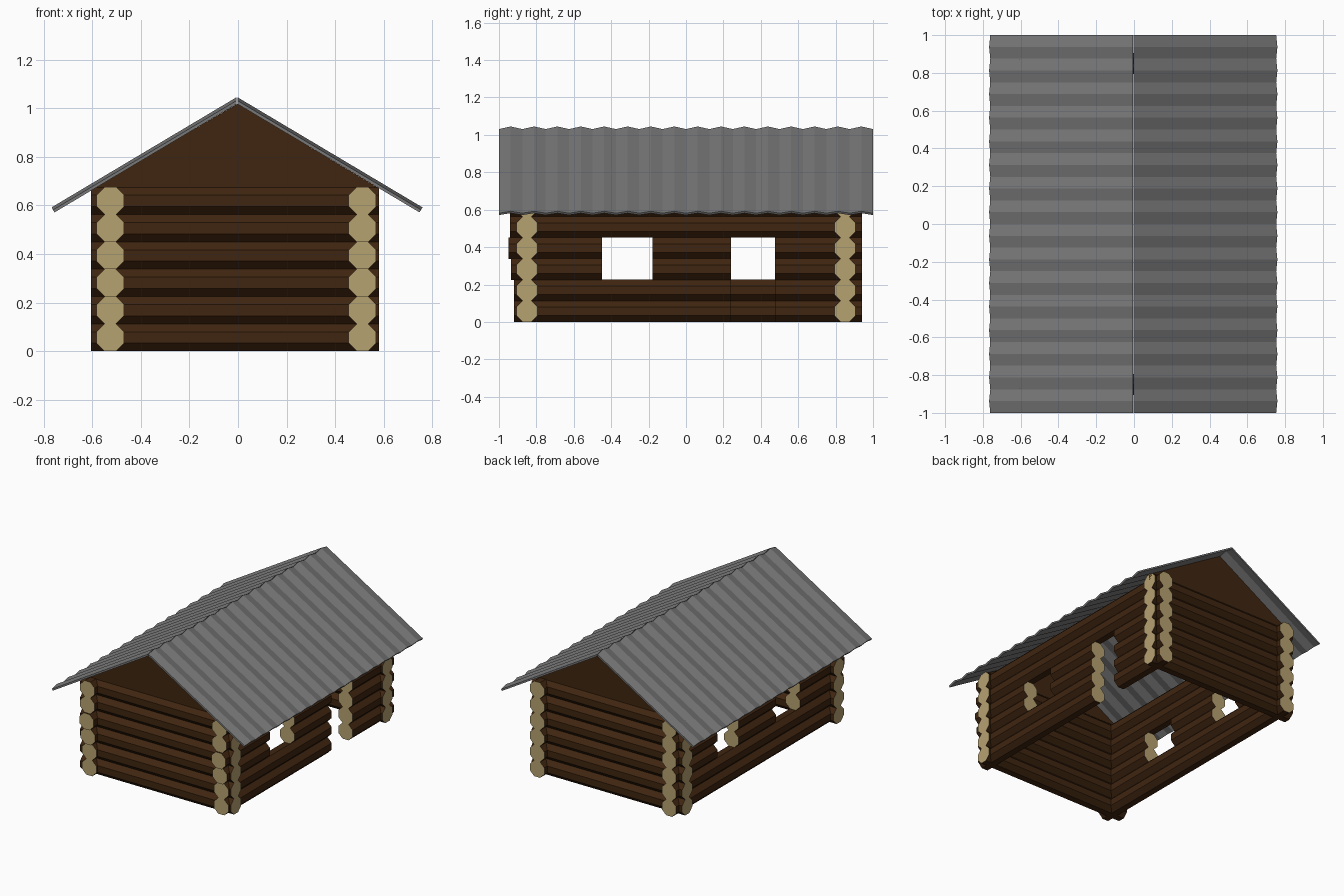
import bpy, bmesh, math
from mathutils import Vector

if "Cube" in bpy.data.objects:
    bpy.data.objects.remove(bpy.data.objects["Cube"])


def mat(name, rgb):
    m = bpy.data.materials.new(name)
    m.diffuse_color = (*rgb, 1)
    m.use_nodes = True
    m.node_tree.nodes["Principled BSDF"].inputs["Base Color"].default_value = m.diffuse_color
    return m


BARK = mat("dark brown bark", (0.050, 0.0185, 0.0050))
CUT = mat("pale cut wood", (0.47, 0.36, 0.165))
TIN = mat("grey tin", (0.19, 0.19, 0.19))

R = 0.0565          # log half height
STEP = 0.1125       # log spacing
ROWS = 6


def finish(name, bm, mats):
    bmesh.ops.recalc_face_normals(bm, faces=bm.faces[:])
    me = bpy.data.meshes.new(name)
    bm.to_mesh(me)
    bm.free()
    for m in mats:
        me.materials.append(m)
    ob = bpy.data.objects.new(name, me)
    bpy.context.collection.objects.link(ob)
    return ob


def add_log(bm, axis, a, b, across, z):
    """Octagonal log from a to b along axis (0 = x, 1 = y), pale at both ends."""
    r = R / math.cos(math.pi / 8)
    rings = []
    for t in (a, b):
        ring = []
        for i in range(8):
            ang = math.pi / 8 + i * math.pi / 4
            c, h = across + r * math.cos(ang), z + r * math.sin(ang)
            ring.append(bm.verts.new((t, c, h) if axis == 0 else (c, t, h)))
        rings.append(ring)
    for i in range(8):
        j = (i + 1) % 8
        bm.faces.new((rings[0][i], rings[0][j], rings[1][j], rings[1][i]))
    for ring in rings:
        bm.faces.new(ring).material_index = 1


def log_wall(name, axis, across, spans_for_row):
    bm = bmesh.new()
    for row in range(ROWS):
        for a, b in spans_for_row(row):
            add_log(bm, axis, a, b, across, R + row * STEP)
    finish(name, bm, [BARK, CUT])


# end walls
for name, y in (("front_wall", -0.85), ("back_wall", 0.85)):
    log_wall(name, 0, y, lambda row: [(-0.605, 0.58)])

# side walls, with window openings in rows 2-3 and a doorway on the right
FRONT_ENDS = (-0.92, -0.92, -0.935, -0.95, -0.94, -0.94)
WINDOW, REAR = (-0.45, -0.18), (0.24, 0.475)


def side_spans(door):
    def spans(row):
        holes = []
        if row in (2, 3):
            holes.append(WINDOW)
        if row in (2, 3) or (door and row < 4):
            holes.append(REAR)
        start, out = FRONT_ENDS[row], []
        for lo, hi in holes:
            out.append((start, lo))
            start = hi
        return out + [(start, 0.94)]
    return spans


log_wall("left_wall", 1, -0.525, side_spans(False))
log_wall("right_wall", 1, 0.512, side_spans(True))

# gable boards
for name, s in (("front_gable", -1), ("back_gable", 1)):
    bm = bmesh.new()
    shape = [(-0.6, 0.635), (0.58, 0.635), (0.58, 0.67), (-0.003, 1.018), (-0.6, 0.665)]
    face = bm.faces.new([bm.verts.new((x, s * 0.876, z)) for x, z in shape])
    ext = bmesh.ops.extrude_face_region(bm, geom=[face], use_keep_orig=True)
    moved = [v for v in ext["geom"] if isinstance(v, bmesh.types.BMVert)]
    bmesh.ops.translate(bm, verts=moved, vec=(0, -s * 0.03, 0))
    finish(name, bm, [BARK])

# corrugated roof panels
PITCH = math.radians(30.7)
RIDGE_Z, EAVE_X, SEGS = 1.031, 0.757, 32
AMP, HALF = 0.006, 0.006


def roof_panel(name, side):
    bm = bmesh.new()
    n = Vector((math.sin(PITCH), 0, math.cos(PITCH)))
    sections = []
    for i in range(SEGS + 1):
        y = -1 + 2 * i / SEGS
        wave = AMP if i % 2 else -AMP
        sec = []
        for eave, off in ((0, HALF), (1, HALF), (1, -HALF), (0, -HALF)):
            d = wave + off
            if eave:
                p = Vector((EAVE_X, y, RIDGE_Z - EAVE_X * math.tan(PITCH))) + n * d
            else:
                p = Vector((0.002, y, RIDGE_Z + d / math.cos(PITCH)))
            sec.append(bm.verts.new((side * p.x - 0.004, p.y, p.z)))
        sections.append(sec)
    for a, b in zip(sections, sections[1:]):
        for k in range(4):
            m = (k + 1) % 4
            bm.faces.new((a[k], a[m], b[m], b[k]))
    bm.faces.new(sections[0])
    bm.faces.new(sections[-1])
    finish(name, bm, [TIN])


roof_panel("left_roof", -1)
roof_panel("right_roof", 1)
